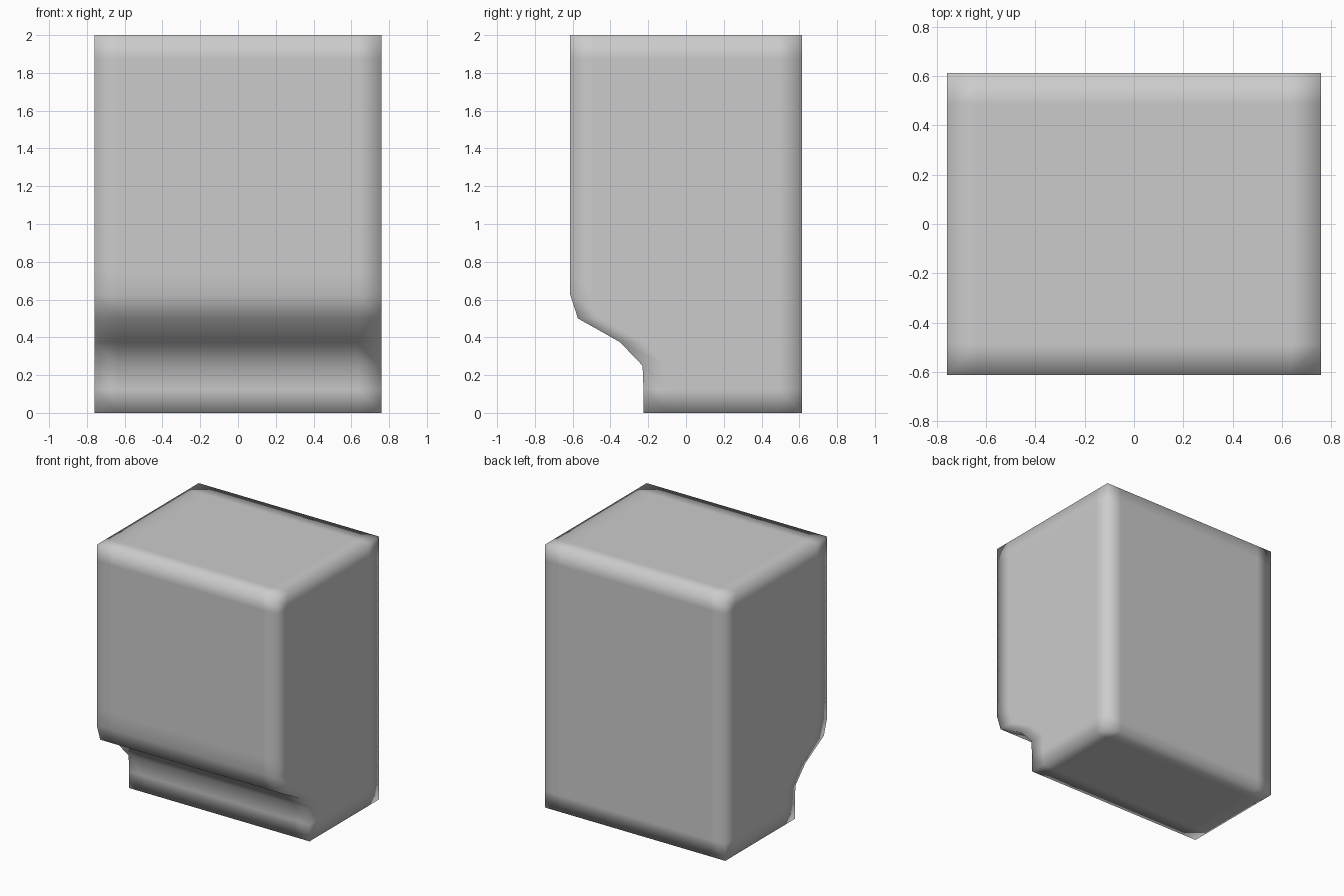
import bpy
import bmesh
from mathutils import Vector

if "Cube" in bpy.data.objects:
    bpy.data.objects.remove(bpy.data.objects["Cube"])

HALF_X, HALF_Y, HEIGHT, STEP = 0.76, 0.613, 2.0, 0.125
# front face position (y) of the undercut, by height row
UNDERCUT = {0: -0.225, 1: -0.225, 2: -0.23, 3: -0.35, 4: -0.572}

# block with support loops beside its edges
bm = bmesh.new()
bmesh.ops.create_cube(bm, size=1)
for v in bm.verts:
    v.co = Vector((v.co.x * 2 * HALF_X, v.co.y * 2 * HALF_Y, (v.co.z + 0.5) * HEIGHT))


def cut(axis, pos):
    co, no = Vector((0, 0, 0)), Vector((0, 0, 0))
    co[axis], no[axis] = pos, 1
    bmesh.ops.bisect_plane(bm, geom=bm.verts[:] + bm.edges[:] + bm.faces[:],
                           plane_co=co, plane_no=no)


for side in (-1, 1):
    cut(0, side * (HALF_X - STEP))
    cut(1, side * (HALF_Y - STEP))
for row in range(1, 16):
    cut(2, row * STEP)

# push the lower front back into the stepped undercut
for v in bm.verts:
    row = round(v.co.z / STEP)
    if row in UNDERCUT and v.co.y < 0:
        v.co.y += UNDERCUT[row] + HALF_Y

bmesh.ops.recalc_face_normals(bm, faces=bm.faces[:])
for f in bm.faces:
    f.smooth = True
mesh = bpy.data.meshes.new("undercut_block")
bm.to_mesh(mesh)
bm.free()
block = bpy.data.objects.new("undercut_block", mesh)
bpy.context.collection.objects.link(block)
